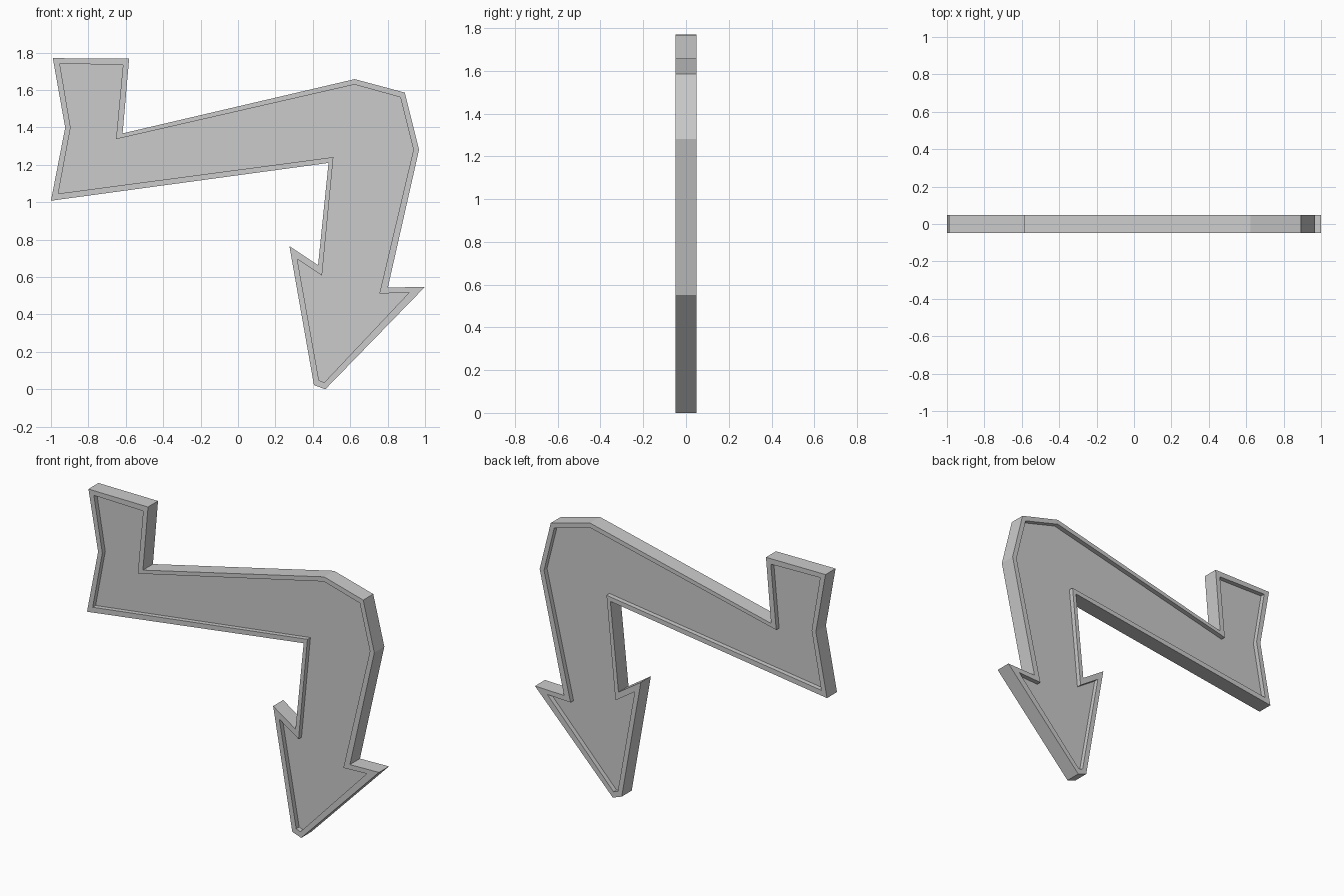
import bpy, bmesh

if "Cube" in bpy.data.objects:
    bpy.data.objects.remove(bpy.data.objects["Cube"])

HALF = 0.049    # half thickness of the rim
FLOOR = 0.02    # half thickness of the recessed panel

# Arrow silhouette (x, z) and matching inner edge of the rim
outer = [(-0.99, 1.77), (-0.582, 1.768), (-0.617, 1.368), (0.624, 1.658),
         (0.892, 1.586), (0.968, 1.281), (0.801, 0.543), (1.0, 0.548),
         (0.467, 0.0), (0.406, 0.022), (0.275, 0.765), (0.428, 0.663),
         (0.484, 1.21), (-1.0, 1.008), (-0.924, 1.399)]
inner = [(-0.953, 1.741), (-0.615, 1.734), (-0.652, 1.337), (0.623, 1.629),
         (0.868, 1.561), (0.938, 1.281), (0.756, 0.511), (0.916, 0.518),
         (0.462, 0.037), (0.433, 0.047), (0.317, 0.695), (0.449, 0.607),
         (0.51, 1.241), (-0.961, 1.046), (-0.895, 1.399)]

bm = bmesh.new()


def ring(points, y):
    return [bm.verts.new((x, y, z)) for x, z in points]


def bridge(a, b):
    n = len(a)
    for i in range(n):
        j = (i + 1) % n
        bm.faces.new((a[i], a[j], b[j], b[i]))


# Rim and recessed panel on front and back
edges = []
for side in (-1, 1):
    rim_out = ring(outer, side * HALF)
    rim_in = ring(inner, side * HALF)
    floor = ring(inner, side * FLOOR)
    bridge(rim_out, rim_in)
    bridge(rim_in, floor)
    bm.faces.new(floor)
    edges.append(rim_out)

# Outer side walls
bridge(*edges)

bmesh.ops.recalc_face_normals(bm, faces=bm.faces[:])
mesh = bpy.data.meshes.new("bent_arrow_sign")
bm.to_mesh(mesh)
bm.free()
bpy.context.collection.objects.link(bpy.data.objects.new("bent_arrow_sign", mesh))
